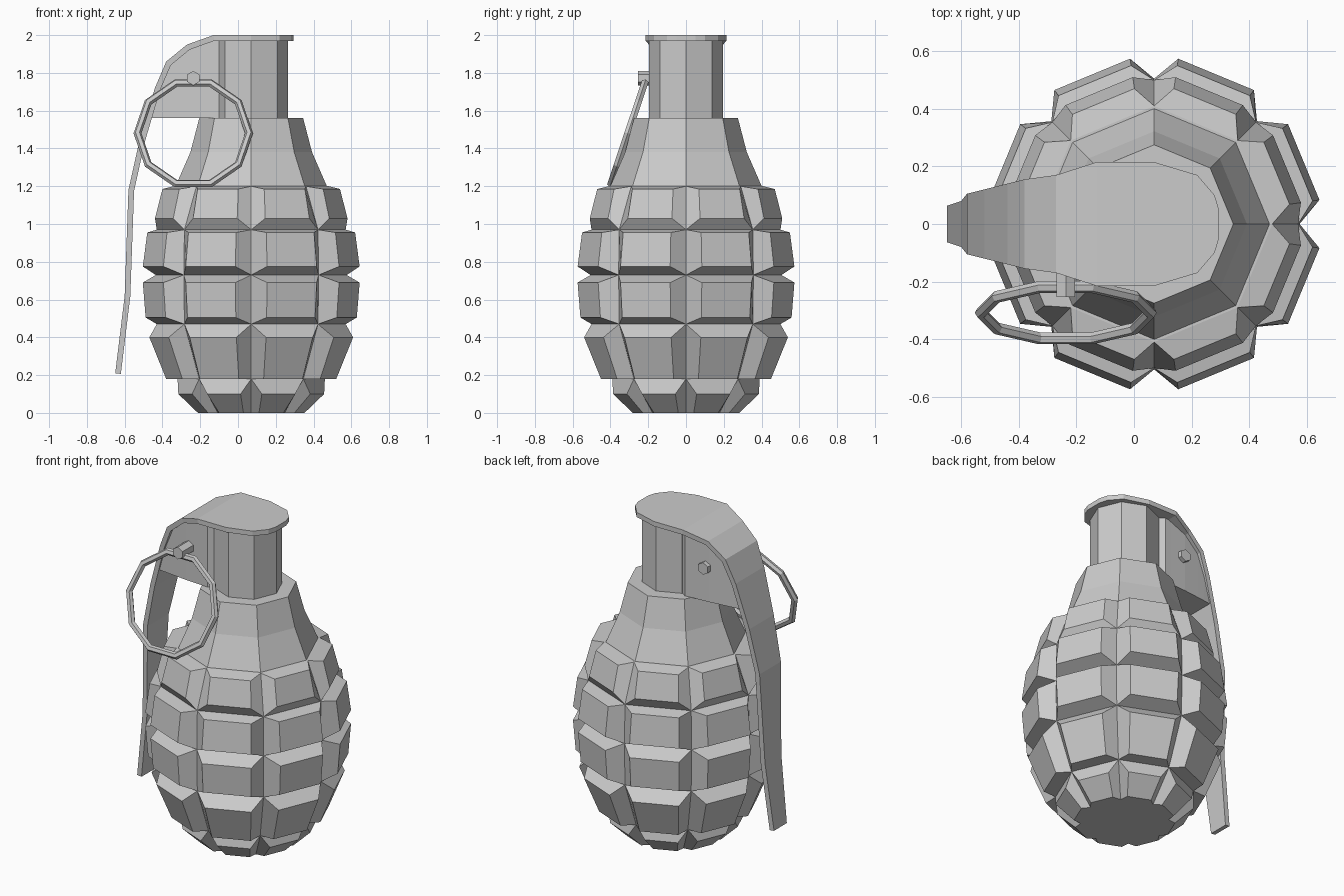
import bpy, bmesh
from math import cos, sin, radians
from mathutils import Vector

default = bpy.data.objects.get("Cube")
if default:
    bpy.data.objects.remove(default, do_unlink=True)

CX = 0.07      # axis of the body
SIDES = 8

grey = bpy.data.materials.new("plain_grey")
grey.use_nodes = True
colour = (0.6, 0.6, 0.6, 1)
grey.diffuse_color = colour
grey.node_tree.nodes["Principled BSDF"].inputs["Base Color"].default_value = colour


def finish(name, bm):
    bmesh.ops.remove_doubles(bm, verts=bm.verts, dist=0.0005)
    bmesh.ops.recalc_face_normals(bm, faces=bm.faces)
    mesh = bpy.data.meshes.new(name)
    bm.to_mesh(mesh)
    bm.free()
    mesh.materials.append(grey)
    obj = bpy.data.objects.new(name, mesh)
    bpy.context.collection.objects.link(obj)
    return obj


def polar(r, degrees, z):
    a = radians(degrees)
    return Vector((CX + r * cos(a), r * sin(a), z))


def loft(bm, sections, cap=True):
    """Skin closed sections of equal length."""
    rings = [[bm.verts.new(p) for p in s] for s in sections]
    for a, b in zip(rings, rings[1:]):
        n = len(a)
        for i in range(n):
            bm.faces.new((a[i], a[(i + 1) % n], b[(i + 1) % n], b[i]))
    if cap:
        bm.faces.new(rings[0][::-1])
        bm.faces.new(rings[-1])


# Segmented body: raised panels between the groove rings (z, radius)
grooves = [(0, 0.25), (0.18, 0.39), (0.47, 0.5), (0.73, 0.505), (0.97, 0.5), (1.2, 0.41)]
# Outer face of each row: bottom z, radius, top z, radius
panels = [(0, 0.285, 0.1, 0.39), (0.18, 0.455, 0.4, 0.545), (0.505, 0.565, 0.69, 0.58),
          (0.775, 0.58, 0.955, 0.556), (1.03, 0.515, 1.185, 0.475)]
step = 360 / SIDES
inset = 8.3
bm = bmesh.new()
for (z0, r0), (z1, r1), (pz0, pr0, pz1, pr1) in zip(grooves, grooves[1:], panels):
    for k in range(SIDES):
        a, b = k * step, (k + 1) * step
        base = [polar(r0, a, z0), polar(r0, b, z0), polar(r1, b, z1), polar(r1, a, z1)]
        a, b = a + inset, b - inset
        face = [polar(pr0, a, pz0), polar(pr0, b, pz0), polar(pr1, b, pz1), polar(pr1, a, pz1)]
        loft(bm, [base, face], cap=False)
        bm.faces.new([bm.verts.new(p) for p in face])
for z, r in (grooves[0], grooves[-1]):
    bm.faces.new([bm.verts.new(polar(r, k * step, z)) for k in range(SIDES)])
finish("body", bm)

# Shoulder and neck
for name, profile in (("shoulder", [(1.19, 0.405), (1.38, 0.322), (1.56, 0.275)]),
                      ("neck", [(1.55, 0.195), (1.975, 0.195)])):
    bm = bmesh.new()
    loft(bm, [[polar(r, k * step, z) for k in range(SIDES)] for z, r in profile])
    finish(name, bm)

# Lever: bent strip (x, z, half width) given thickness
path = [(0.295, 2, 0.05), (0.28, 2, 0.1), (0.22, 2, 0.17), (0.07, 2, 0.215), (-0.13, 2, 0.215),
        (-0.27, 1.95, 0.17), (-0.38, 1.86, 0.155), (-0.44, 1.72, 0.14), (-0.52, 1.45, 0.12),
        (-0.58, 1.18, 0.105), (-0.6, 0.62, 0.08), (-0.65, 0.21, 0.063)]
bm = bmesh.new()
rows = [(bm.verts.new((x, -w, z)), bm.verts.new((x, w, z))) for x, z, w in path]
for (a, b), (c, d) in zip(rows, rows[1:]):
    bm.faces.new((a, b, d, c))
lever = finish("lever", bm)
if lever.data.polygons[3].normal.z < 0:
    lever.data.flip_normals()
thick = lever.modifiers.new("thickness", 'SOLIDIFY')
thick.thickness = 0.03
thick.offset = -1
thick.use_even_offset = True

# Bracket under the lever, tapering away from the neck (x, top z, half width)
columns = [(-0.07, 1.975, 0.135), (-0.1, 1.975, 0.155), (-0.145, 1.97, 0.152), (-0.255, 1.93, 0.145),
           (-0.36, 1.845, 0.133), (-0.41, 1.73, 0.127), (-0.46, 1.57, 0.12)]
bm = bmesh.new()
loft(bm, [[(x, -w, 1.56), (x, w, 1.56), (x, w, z), (x, -w, z)] for x, z, w in columns])
finish("lever_bracket", bm)

# Hexagonal pin through the bracket
bm = bmesh.new()
loft(bm, [[(-0.237 + 0.038 * sin(radians(60 * k)), y, 1.772 + 0.038 * cos(radians(60 * k)))
           for k in range(6)] for y in (-0.253, 0.172)])
finish("pin", bm)

# Pull ring hanging at a slant from the pin
bpy.ops.mesh.primitive_torus_add(major_segments=10, minor_segments=6, major_radius=0.295,
                                 minor_radius=0.021, location=(-0.237, -0.308, 1.48),
                                 rotation=(radians(71.5), 0, 0))
ring = bpy.context.object
ring.name = "pull_ring"
ring.data.materials.append(grey)
for poly in ring.data.polygons:
    poly.use_smooth = False
